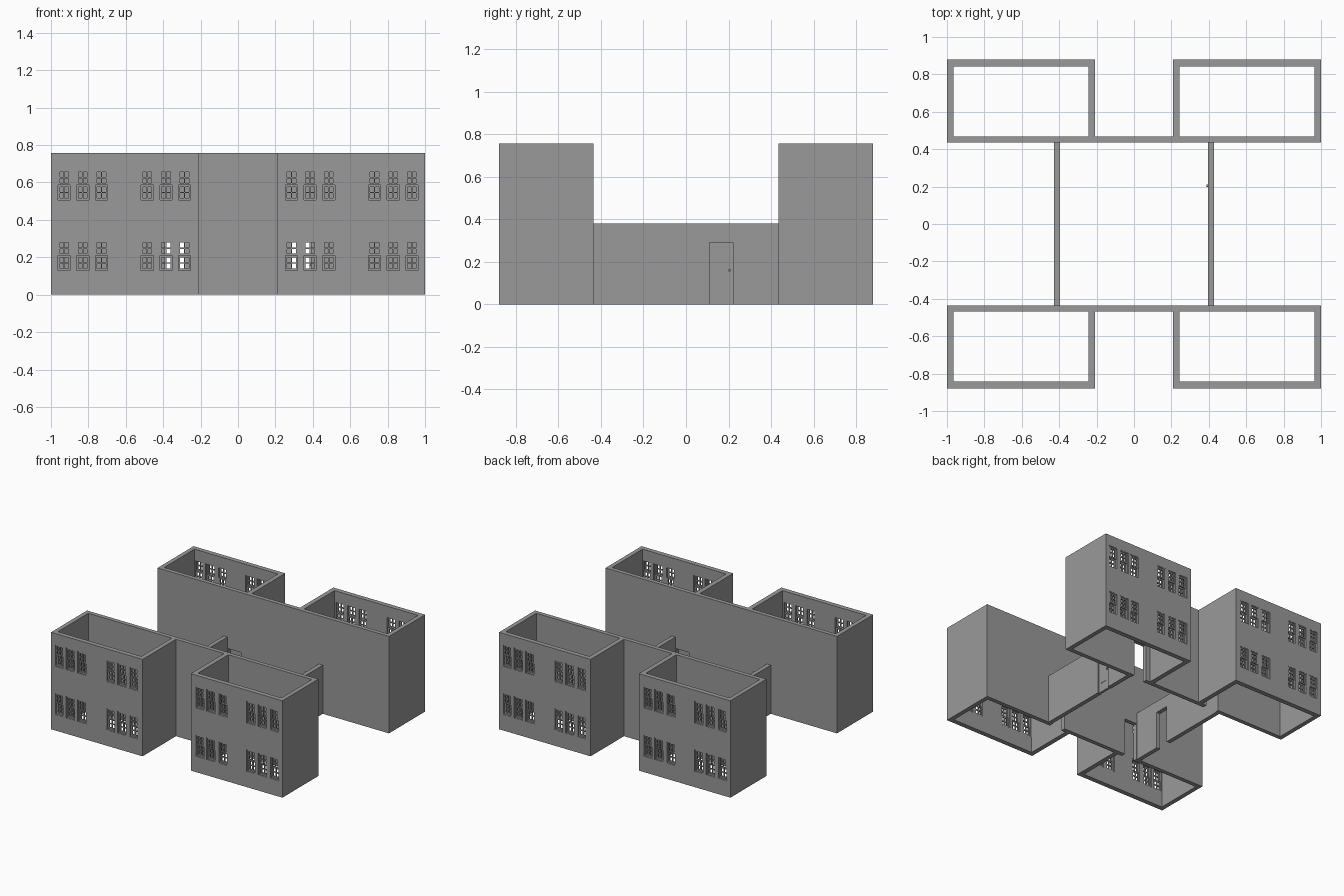
import bpy
import bmesh
from mathutils import Matrix, Vector

cube = bpy.data.objects.get("Cube")
if cube:
    bpy.data.objects.remove(cube, do_unlink=True)

grey = bpy.data.materials.new("plain grey")
grey.use_nodes = True
tone = (0.32, 0.32, 0.32, 1)
grey.diffuse_color = tone
grey.node_tree.nodes["Principled BSDF"].inputs["Base Color"].default_value = tone

TALL, LOW = 0.757, 0.38
DOOR_H = 0.29


def finish(name, bm):
    bmesh.ops.recalc_face_normals(bm, faces=bm.faces)
    mesh = bpy.data.meshes.new(name)
    bm.to_mesh(mesh)
    bm.free()
    mesh.materials.append(grey)
    obj = bpy.data.objects.new(name, mesh)
    bpy.context.collection.objects.link(obj)
    return obj


def add_box(bm, low, high):
    low, high = Vector(low), Vector(high)
    size = Matrix.Diagonal((high - low).to_4d())
    bmesh.ops.create_cube(bm, size=1, matrix=Matrix.Translation((low + high) / 2) @ size)


def wall(name, axis, face, depth, start, end, height, holes=()):
    """Upright wall along an axis; holes are (start, end, bottom, top)."""
    us = sorted({start, end, *(u for h in holes for u in h[:2])})
    zs = sorted({0, height, *(z for h in holes for z in h[2:])})
    bm = bmesh.new()
    for u0, u1 in zip(us, us[1:]):
        for z0, z1 in zip(zs, zs[1:]):
            mu, mz = (u0 + u1) / 2, (z0 + z1) / 2
            if any(h[0] < mu < h[1] and h[2] < mz < h[3] for h in holes):
                continue
            corners = [(u0, z0), (u1, z0), (u1, z1), (u0, z1)]
            bm.faces.new([bm.verts.new((u, face, z) if axis == "x" else (face, u, z))
                          for u, z in corners])
    bmesh.ops.remove_doubles(bm, verts=bm.verts, dist=0.0001)
    out = bmesh.ops.extrude_face_region(bm, geom=bm.faces[:])
    moved = [v for v in out["geom"] if isinstance(v, bmesh.types.BMVert)]
    shift = (0, depth, 0) if axis == "x" else (depth, 0, 0)
    bmesh.ops.translate(bm, verts=moved, vec=shift)
    return finish(name, bm)


# Window layout shared by the front and back facades
CENTRES = [0.286, 0.385, 0.485, 0.73, 0.83, 0.93]
SILLS = [0.123, 0.5]
WIN_W, WIN_H = 0.078, 0.172


def sash(bm, x, z, height, y, thick):
    """Two by two glazing bars inside a rectangular rim."""
    half = WIN_W / 2 - 0.006
    bar = 0.005
    for cx, w in ((-half + bar, bar), (0, bar * 0.7), (half - bar, bar)):
        add_box(bm, (x + cx - w, y - thick, z), (x + cx + w, y + thick, z + height))
    for cz, w in ((bar, bar), (height / 2, bar * 0.7), (height - bar, bar)):
        add_box(bm, (x - half, y - thick * 0.9, z + cz - w),
                (x + half, y + thick * 0.9, z + cz + w))


def windows(name, side, y_out):
    """Double-hung windows: casing, outer upper sash, inner lower sash."""
    bm = bmesh.new()
    inward = -side
    rim = 0.006
    for x in (side_x * c for side_x in (-1, 1) for c in CENTRES):
        for z in SILLS:
            x0, x1, z1 = x - WIN_W / 2, x + WIN_W / 2, z + WIN_H
            ys = sorted((y_out + inward * 0.002, y_out + inward * 0.034))
            for a, b in (((x0, z), (x0 + rim, z1)), ((x1 - rim, z), (x1, z1)),
                         ((x0, z), (x1, z + rim)), ((x0, z1 - rim), (x1, z1))):
                add_box(bm, (a[0], ys[0], a[1]), (b[0], ys[1], b[1]))
            half = (WIN_H - 2 * rim) / 2
            sash(bm, x, z + rim, half, y_out + inward * 0.023, 0.005)
            sash(bm, x, z + rim + half, half, y_out + inward * 0.012, 0.005)
    return finish(name, bm)


WINDOW_HOLES = [(c - WIN_W / 2, c + WIN_W / 2, z, z + WIN_H)
                for c in CENTRES for z in SILLS]
DOORWAYS = [(-0.39, -0.28, 0, DOOR_H), (0.28, 0.39, 0, DOOR_H)]

# Four tall open blocks joined by two long walls
for label, side in (("front", -1), ("back", 1)):
    wall(f"{label}_long_wall", "x", side * 0.435, side * 0.033, -1, 1, TALL, DOORWAYS)
    for end, sx in (("left", 1), ("right", -1)):
        holes = [(*sorted((sx * h[0], sx * h[1])), *h[2:]) for h in WINDOW_HOLES]
        a, b = sorted((sx * 0.208, sx))
        wall(f"{label}_{end}_window_wall", "x", side * 0.88, -side * 0.037, a, b, TALL, holes)
        y0, y1 = sorted((side * 0.468, side * 0.843))
        wall(f"{label}_{end}_outer_wall", "y", sx, -sx * 0.034, y0, y1, TALL)
        wall(f"{label}_{end}_inner_wall", "y", sx * 0.208, sx * 0.036, y0, y1, TALL)
    windows(f"{label}_windows", side, side * 0.88)

# Low courtyard walls with one doorway each
wall("left_courtyard_wall", "y", 0.428, -0.033, -0.435, 0.435, LOW, [(0.11, 0.22, 0, DOOR_H)])
wall("right_courtyard_wall", "y", -0.428, 0.033, -0.435, 0.435, LOW, [(-0.22, -0.11, 0, DOOR_H)])

# Door leaf with a raised panel and a round knob
bm = bmesh.new()
add_box(bm, (0.4, 0.11, 0), (0.418, 0.22, DOOR_H))
add_box(bm, (0.397, 0.136, 0.07), (0.421, 0.19, 0.255))
finish("door", bm)

bm = bmesh.new()
turn = Matrix.Translation((0.407, 0.205, 0.16)) @ Matrix.Rotation(1.5708, 4, "Y")
bmesh.ops.create_cone(bm, cap_ends=True, segments=16, radius1=0.007, radius2=0.007,
                      depth=0.04, matrix=turn)
finish("door_knob", bm)
